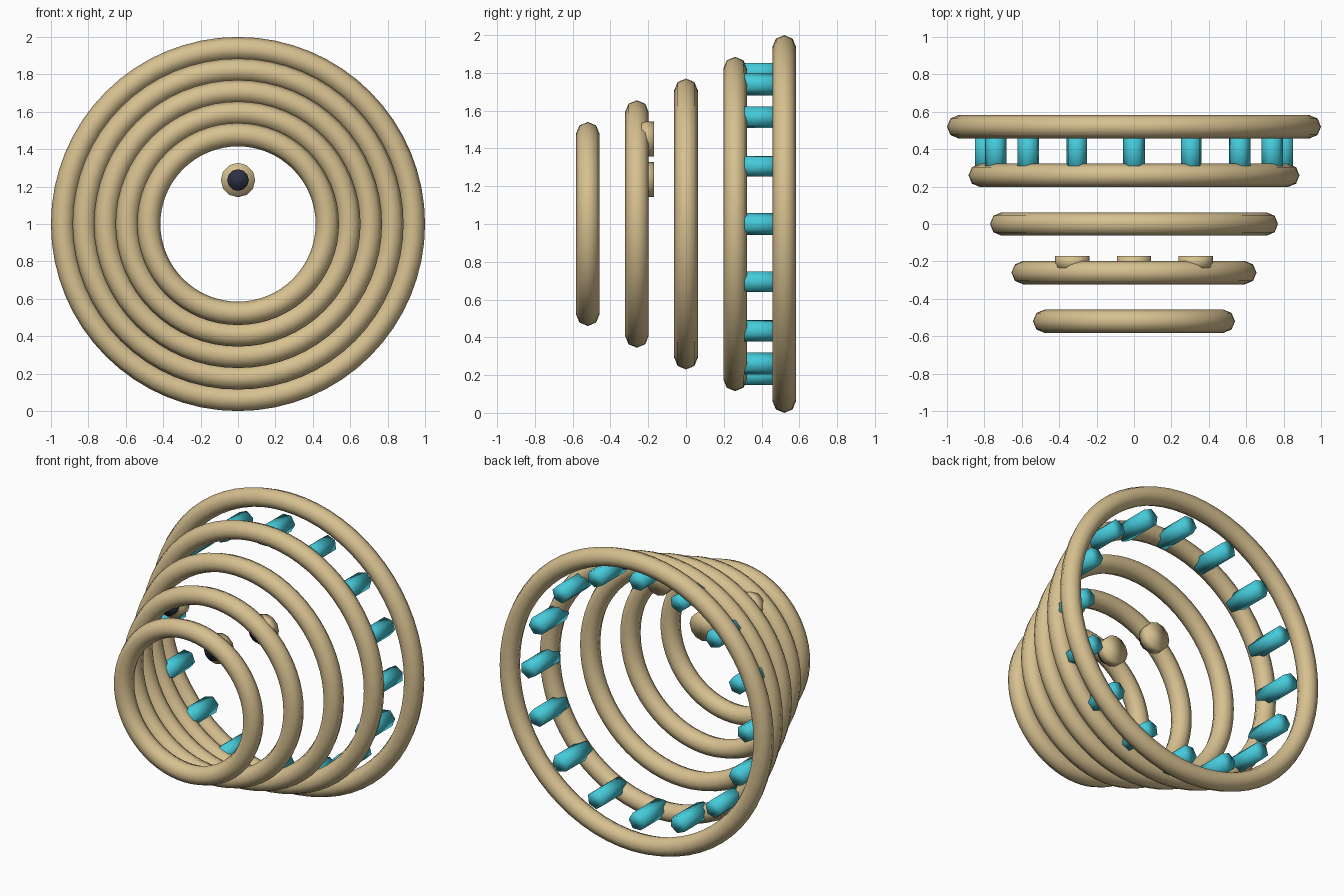
import bpy
from math import pi, sin, cos, radians

if "Cube" in bpy.data.objects:
    bpy.data.objects.remove(bpy.data.objects["Cube"], do_unlink=True)


def material(name, color):
    m = bpy.data.materials.new(name)
    m.use_nodes = True
    m.diffuse_color = color
    m.node_tree.nodes["Principled BSDF"].inputs["Base Color"].default_value = color
    return m


tan = material("tan", (0.68, 0.53, 0.28, 1))
cyan = material("cyan", (0.06, 0.59, 0.70, 1))
dark = material("dark_navy", (0.025, 0.03, 0.055, 1))
CENTER_Z = 1.0


def finish(name, mat):
    ob = bpy.context.object
    ob.name = name
    ob.data.materials.append(mat)
    bpy.ops.object.shade_smooth()
    return ob


def disc(name, mat, sides, radius, x, z, y_front, y_back, roll=0):
    """Short cylinder lying along y."""
    bpy.ops.mesh.primitive_cylinder_add(
        vertices=sides, radius=radius, depth=y_back - y_front,
        location=(x, (y_front + y_back) / 2, z), rotation=(pi / 2, roll, 0))
    return finish(name, mat)


# Five rings, widening towards the back
TUBE = 0.0625
for i in range(5):
    bpy.ops.mesh.primitive_torus_add(
        major_radius=0.4775 + 0.115 * i, minor_radius=TUBE,
        major_segments=64, minor_segments=8,
        location=(0, -0.52 + 0.26 * i, CENTER_Z), rotation=(pi / 2, 0, 0))
    finish(f"ring_{i + 1}", tan)

# Hexagonal pegs between the two largest rings, corners along the circle
for i in range(16):
    a = 2 * pi * i / 16
    disc(f"peg_{i + 1}", cyan, 6, 0.059, 0.8 * cos(a), CENTER_Z + 0.8 * sin(a),
         0.26, 0.52, -a)

# Three round studs with dark centres, on the second ring
for name, x, z in (("middle", 0, 1.235), ("left", 0.33, 1.45), ("right", -0.33, 1.45)):
    disc(f"{name}_stud", tan, 12, 0.092, x, z, -0.235, -0.17)
    disc(f"{name}_stud_centre", dark, 12, 0.058, x, z, -0.275, -0.23)
